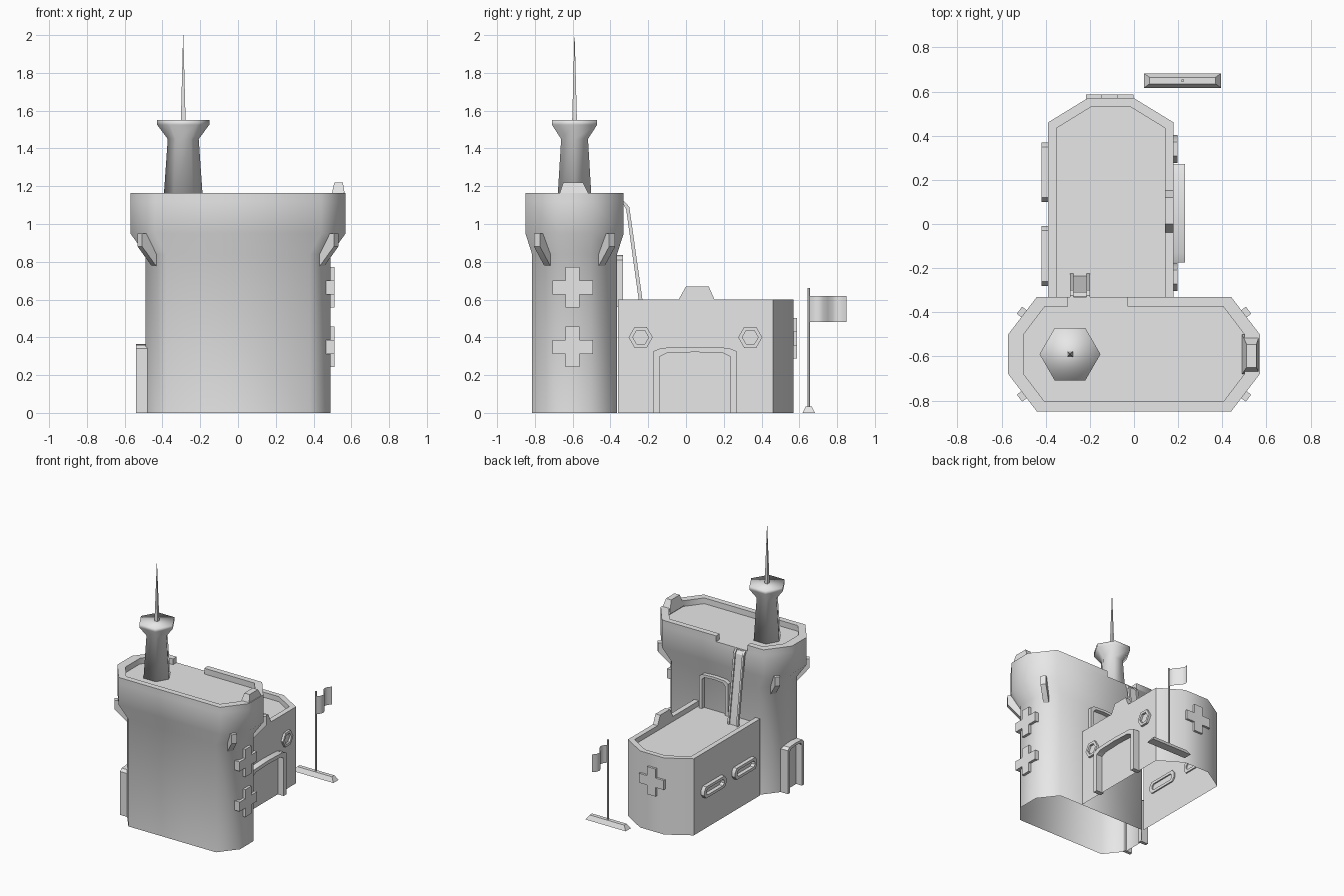
import bpy, bmesh, math
from mathutils import Vector

if "Cube" in bpy.data.objects:
    bpy.data.objects.remove(bpy.data.objects["Cube"], do_unlink=True)

grey = bpy.data.materials.new("plain_grey")
grey.use_nodes = True
grey.diffuse_color = (0.8, 0.8, 0.8, 1)
grey.node_tree.nodes["Principled BSDF"].inputs["Base Color"].default_value = (0.8, 0.8, 0.8, 1)


def finish(bm, name, angle=30):
    """Turn a bmesh into an object, smooth below the given edge angle."""
    bmesh.ops.recalc_face_normals(bm, faces=bm.faces)
    for f in bm.faces:
        f.smooth = True
    for e in bm.edges:
        e.smooth = e.calc_face_angle(0) < math.radians(angle)
    mesh = bpy.data.meshes.new(name)
    bm.to_mesh(mesh)
    bm.free()
    mesh.materials.append(grey)
    ob = bpy.data.objects.new(name, mesh)
    bpy.context.collection.objects.link(ob)
    return ob


def loft(name, rings, closed=True, caps=(True, True), angle=30):
    """Skin a list of equal-length point rings."""
    bm = bmesh.new()
    vs = [[bm.verts.new(p) for p in r] for r in rings]
    n = len(vs[0])
    for a, b in zip(vs, vs[1:]):
        for i in range(n if closed else n - 1):
            j = (i + 1) % n
            bm.faces.new((a[i], a[j], b[j], b[i]))
    for row, cap in ((vs[0], caps[0]), (vs[-1], caps[1])):
        if cap:
            bm.faces.new(row)
    return finish(bm, name, angle)


# Placements: (a, b, depth) to world
def flat(a, b, d): return (a, b, d)
def on_x(a, b, d): return (d, a, b)
def on_y(a, b, d): return (a, d, b)


def prism(name, pts, place, d0, d1):
    return loft(name, [[place(a, b, d) for a, b in pts] for d in (d0, d1)])


def frame(name, outer, inner, place, d0, d1, closed=False, angle=30):
    """Raised band between two outlines; open bands get end caps."""
    sections = [[place(*o, d0), place(*o, d1), place(*i, d1), place(*i, d0)]
                for o, i in zip(outer, inner)]
    if closed:
        sections.append(sections[0])
    ob = loft(name, sections, True, (not closed, not closed), angle)
    if closed:
        bm = bmesh.new()
        bm.from_mesh(ob.data)
        bmesh.ops.remove_doubles(bm, verts=bm.verts, dist=1e-5)
        bm.to_mesh(ob.data)
        bm.free()
    return ob


def frustum(name, lo, hi, z0, z1):
    """Box with bounds (x0, x1, y0, y1) at the bottom and at the top."""
    rect = lambda b, z: [(b[0], b[2], z), (b[1], b[2], z), (b[1], b[3], z), (b[0], b[3], z)]
    return loft(name, [rect(lo, z0), rect(hi, z1)])


def lathe(name, profile, sides, centre, turn=0, angle=30):
    def ring(r, z):
        return [(centre[0] + r * math.cos(turn + math.tau * k / sides),
                 centre[1] + r * math.sin(turn + math.tau * k / sides), z) for k in range(sides)]
    return loft(name, [ring(r, z) for r, z in profile], angle=angle)


# Tower
TY = -0.59


def octagon(hx, hy, cx, cy):
    q = [(cx, hy), (hx, cy), (hx, -cy), (cx, -hy)]
    return [(x, TY + y) for x, y in q] + [(-x, TY + y) for x, y in reversed(q)]


low, high = octagon(0.49, 0.225, 0.38, 0.085), octagon(0.57, 0.26, 0.44, 0.09)
lift = lambda pts, z: [(x, y, z) for x, y in pts]
loft("tower", [lift(low, 0), lift(low, 0.84), lift(high, 0.95), lift(high, 1.12)],
     caps=(False, True), angle=65)

# Tower parapet, with a gap at the back for the slide
y_out, y_in = TY + 0.26, TY + 0.215
rim_in = octagon(0.50, 0.215, 0.405, 0.09)
frame("tower_parapet", [(-0.03, y_out)] + high + [(-0.30, y_out)],
      [(-0.03, y_in)] + rim_in + [(-0.30, y_in)], flat, 1.12, 1.165, angle=65)
frustum("tower_merlon", (0.49, 0.57, -0.68, -0.5), (0.51, 0.555, -0.65, -0.545), 1.13, 1.22)

# Corbels under the flare on all four corners
profile = [(-0.03, 0.76), (0.0, 0.78), (0.09, 0.88), (0.09, 0.95), (-0.03, 0.95)]
for sx, side in ((1, "left"), (-1, "right")):
    for sy, end in ((-1, "front"), (1, "back")):
        out = Vector((0.8 * sx, 0.6 * sy, 0))
        across = Vector((-out.y, out.x, 0))
        base = Vector((0.447 * sx, TY + 0.145 * sy, 0))
        place = lambda r, z, d: base + out * r + across * d + Vector((0, 0, z))
        prism(f"corbel_{end}_{side}", profile, place, -0.02, 0.02)

# Turret and spire
lathe("turret", [(0.105, 1.12), (0.082, 1.45), (0.138, 1.525), (0.138, 1.55)], 6,
      (-0.29, TY), angle=100)
lathe("spire", [(0.018, 1.54), (0.001, 2.0)], 4, (-0.29, TY), math.pi / 4)

# Lower hall: open-bottomed walls, roof and parapet
wall = [(0.18, -0.36), (0.18, 0.46), (0.0, 0.57), (-0.21, 0.57), (-0.39, 0.46), (-0.39, -0.36)]
inner = [(0.14, -0.36), (0.14, 0.435), (-0.015, 0.53), (-0.195, 0.53), (-0.35, 0.435), (-0.35, -0.36)]
loft("hall_walls", [lift(wall, 0), lift(wall, 0.56)], False, (False, True), 45)
frame("hall_parapet", wall, inner, flat, 0.56, 0.6, angle=45)
frustum("hall_merlon", (0.14, 0.18, -0.05, 0.16), (0.14, 0.18, 0.0, 0.12), 0.58, 0.67)


# Cross plates
def cross(name, a, b, place, d0, d1):
    r, w = 0.108, 0.037
    q = [(w, w), (w, r), (-w, r), (-w, w), (-r, w), (-r, -w)]
    pts = q + [(-x, -y) for x, y in q]
    prism(name, [(a + x, b + y) for x, y in pts], place, d0, d1)


cross("tower_cross_upper", -0.6, 0.665, on_x, 0.465, 0.51)
cross("tower_cross_lower", -0.6, 0.35, on_x, 0.465, 0.51)
cross("hall_cross", -0.11, 0.395, on_y, 0.55, 0.587)


# Arched door frames
def door(name, c, half, z0, z1, band, place, d0, d1):
    def arch(w, top):
        return [(c - w, z0), (c - w, top - 0.025), (c - 0.8 * w, top - 0.006), (c, top),
                (c + 0.8 * w, top - 0.006), (c + w, top - 0.025), (c + w, z0)]
    frame(name, arch(half, z1), arch(half - band, z1 - band * 0.8), place, d0, d1)


door("hall_door_frame", 0.048, 0.223, 0, 0.35, 0.035, on_x, 0.165, 0.23)
door("tower_door_frame", TY, 0.1, 0, 0.365, 0.025, on_x, -0.475, -0.54)
door("roof_door_frame", -0.005, 0.125, 0.56, 0.835, 0.025, on_y, -0.38, -0.333)

# Hexagonal portholes
hexa = lambda c, r: [(c + r * math.cos(k * math.pi / 3), 0.4 + r * math.sin(k * math.pi / 3)) for k in range(6)]
for c, end in ((-0.24, "front"), (0.34, "back")):
    frame(f"porthole_{end}", hexa(c, 0.064), hexa(c, 0.042), on_x, 0.17, 0.197, True)


# Long windows on the right wall
def slot(c, w, h):
    q = [(w, h * 0.4), (w * 0.85, h), (-w * 0.85, h), (-w, h * 0.4)]
    return [(c + x, 0.3 + y) for x, y in q] + [(c + x, 0.3 - y) for x, y in reversed(q)]


for c, end in ((-0.145, "front"), (0.235, "back")):
    frame(f"long_window_{end}", slot(c, 0.135, 0.045), slot(c, 0.11, 0.024), on_x, -0.38, -0.42, True)

# Slide from tower roof to hall roof
top = [(-0.36, 1.12), (-0.325, 1.118), (-0.3, 1.09), (-0.225, 0.56)]
under = [(-0.36, 1.1), (-0.33, 1.1), (-0.317, 1.08), (-0.245, 0.56)]
rail = top + under[::-1]
prism("slide_rail_left", rail, on_x, -0.215, -0.2)
prism("slide_rail_right", rail, on_x, -0.29, -0.275)
bed = [((a + c) / 2, (b + d) / 2) for (a, b), (c, d) in zip(top, under)]
prism("slide_bed", bed + under[::-1], on_x, -0.275, -0.215)

# Flag on its stand
frustum("flag_stand", (0.045, 0.395, 0.617, 0.683), (0.07, 0.37, 0.635, 0.665), 0, 0.035)
lathe("flag_pole", [(0.007, 0.03), (0.007, 0.66)], 6, (0.22, 0.65))
wave = [(0.22 + 0.03 * math.sin(k / 8 * math.tau), 0.65 + k * 0.025) for k in range(9)]
loft("flag", [lift(wave, 0.48), lift(wave, 0.62)], False, (False, False), 60)
